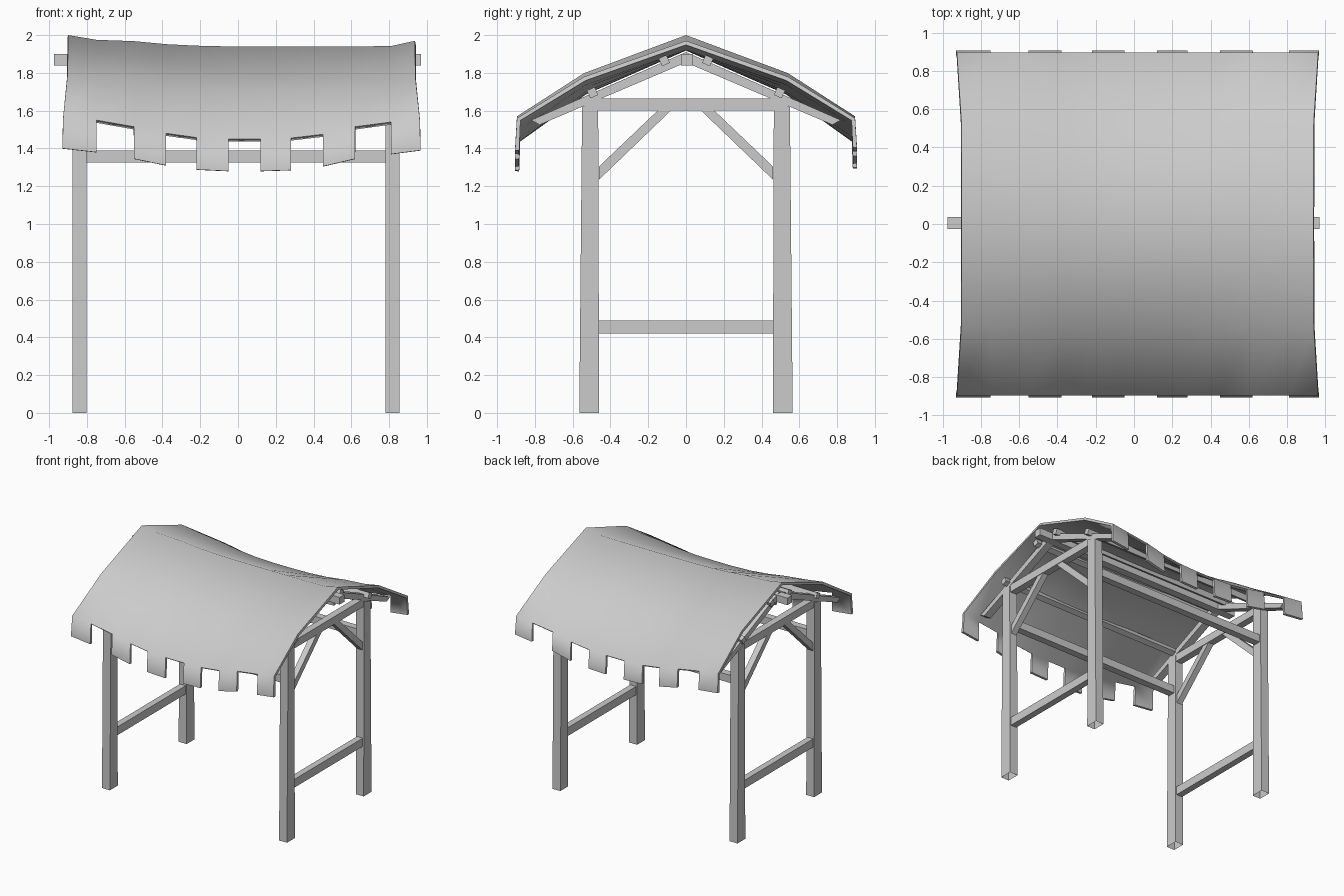
import bpy, bmesh, math
from mathutils import Vector

cube = bpy.data.objects.get("Cube")
if cube:
    bpy.data.objects.remove(cube, do_unlink=True)

GREY = (0.6, 0.6, 0.6, 1)
grey = bpy.data.materials.new("weathered grey")
grey.use_nodes = True
grey.diffuse_color = GREY
grey.node_tree.nodes["Principled BSDF"].inputs["Base Color"].default_value = GREY


def add_object(name, bm):
    mesh = bpy.data.meshes.new(name)
    bm.to_mesh(mesh)
    bm.free()
    mesh.materials.append(grey)
    obj = bpy.data.objects.new(name, mesh)
    bpy.context.collection.objects.link(obj)
    return obj


def prism(name, outline, x0, x1, open_bottom=False):
    """Extrude a (y, z) outline from x0 to x1."""
    bm = bmesh.new()
    face = bm.faces.new([bm.verts.new((x0, y, z)) for y, z in outline])
    out = bmesh.ops.extrude_face_region(bm, geom=[face])
    moved = [v for v in out["geom"] if isinstance(v, bmesh.types.BMVert)]
    bmesh.ops.translate(bm, verts=moved, vec=(x1 - x0, 0, 0))
    bmesh.ops.recalc_face_normals(bm, faces=bm.faces)
    if open_bottom:
        feet = [f for f in bm.faces if all(v.co.z < 0.01 for v in f.verts)]
        bmesh.ops.delete(bm, geom=feet, context="FACES_ONLY")
    return add_object(name, bm)


def rect(y0, y1, z0, z1):
    return [(y0, z0), (y1, z0), (y1, z1), (y0, z1)]


def mirror_y(outline, sign):
    return [(sign * y, z) for y, z in outline]


def tilted_rect(y, z, width, height, angle):
    c, s = math.cos(angle), math.sin(angle)
    return [(y + a * c - b * s, z + a * s + b * c)
            for a, b in rect(-width / 2, width / 2, -height / 2, height / 2)]


# Two end frames: posts, rails, braces and rafters
POST = [(0.46, 0), (0.565, 0), (0.55, 1.62), (0.465, 1.65)]
BRACE = [(0.46, 1.235), (0.46, 1.305), (0.14, 1.61), (0.07, 1.61)]
RAFTER = [(0, 1.855), (0.775, 1.525), (0.82, 1.55), (0, 1.91)]
for end, x in (("right", -0.84), ("left", 0.817)):
    for side, sign in (("front", -1), ("back", 1)):
        label = f"{side}_{end}"
        prism(f"{label}_post", mirror_y(POST, sign), x - 0.037, x + 0.037, True)
        prism(f"{label}_brace", mirror_y(BRACE, sign), x - 0.025, x + 0.025)
        prism(f"{label}_rafter", mirror_y(RAFTER, sign), x - 0.032, x + 0.032)
    prism(f"{end}_lower_rail", rect(-0.48, 0.48, 0.42, 0.49), x - 0.027, x + 0.027)
    prism(f"{end}_tie_beam", rect(-0.54, 0.54, 1.6, 1.665), x - 0.03, x + 0.03)

# Long beams, purlins and ridge beam
for side, sign in (("front", -1), ("back", 1)):
    prism(f"{side}_long_beam", rect(sign * 0.51 - 0.03, sign * 0.51 + 0.03, 1.325, 1.39),
          -0.82, 0.8)
    for row, y, z in (("upper", 0.115, 1.865), ("lower", 0.495, 1.695)):
        prism(f"{side}_{row}_purlin",
              tilted_rect(sign * y, z, 0.045, 0.045, -sign * 0.42), -0.89, 0.89)
prism("ridge_beam", rect(-0.027, 0.037, 1.84, 1.9), -0.975, 0.97)

# Sagging roof sheet with hanging tabs on every second column
COLUMNS = [-0.9, -0.75, -0.55, -0.38, -0.22, -0.05, 0.12, 0.28, 0.45, 0.62, 0.81, 0.937]
RIDGE = [2.0, 1.975, 1.968, 1.952, 1.944, 1.94, 1.94, 1.94, 1.94, 1.94, 1.942, 1.97]
EAVE = [1.57, 1.55, 1.515, 1.48, 1.458, 1.45, 1.45, 1.455, 1.475, 1.515, 1.54, 1.56]
last = len(COLUMNS) - 1


def roof_point(i, row):
    """Rows run from -3 (front tab end) over 0 (ridge) to 3 (back tab end)."""
    step, sign = abs(row), (row > 0) - (row < 0)
    flare = (0, 0.002, 0.025, 0.03)[step] * ((i == last) - (i == 0))
    y = (0, 0.54, 0.895, 0.905)[step]
    z = (RIDGE[i],
         RIDGE[i] * 0.45 + EAVE[i] * 0.55 + 0.035,
         EAVE[i],
         EAVE[i] - 0.17)[step]
    if row == 3:
        z += 0.015
    return Vector((COLUMNS[i] + flare, sign * y, z))


bm = bmesh.new()
grid = {(i, r): bm.verts.new(roof_point(i, r))
        for i in range(last + 1) for r in range(-3, 4)}
for i in range(last):
    for r in range(-3, 3):
        if r in (-3, 2) and i % 2:
            continue
        bm.faces.new([grid[i, r], grid[i + 1, r], grid[i + 1, r + 1], grid[i, r + 1]])
roof = add_object("roof", bm)
thickness = roof.modifiers.new("thickness", "SOLIDIFY")
thickness.thickness = 0.022
thickness.offset = -1
bpy.ops.object.select_all(action="DESELECT")
bpy.context.view_layer.objects.active = roof
roof.select_set(True)
bpy.ops.object.modifier_apply(modifier=thickness.name)
bpy.ops.object.shade_smooth_by_angle(angle=math.radians(75))
